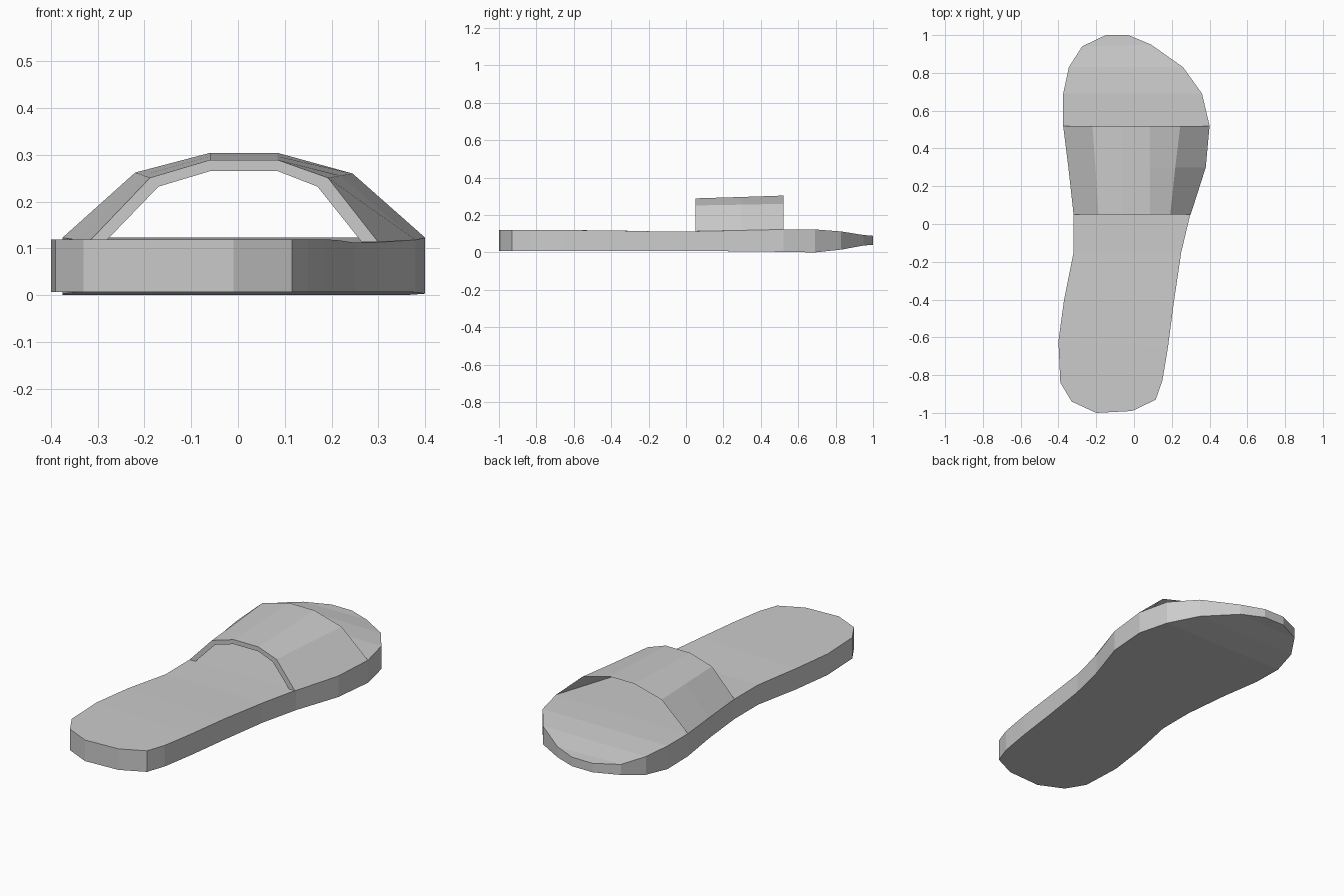
import bpy, bmesh


def loft(name, rings, cap_ends=True, wrap=False):
    """Skin a list of equal-length point loops into a flat-shaded mesh.
    Caps close the first/last ring; wrap joins the last ring to the first
    and treats each ring as an open strip."""
    bm = bmesh.new()
    rows = [[bm.verts.new(p) for p in ring] for ring in rings]
    n = len(rows[0])
    pairs = list(zip(rows, rows[1:]))
    if wrap:
        pairs.append((rows[-1], rows[0]))
    for a, b in pairs:
        for i in range(n - 1 if wrap else n):
            j = (i + 1) % n
            bm.faces.new((a[i], a[j], b[j], b[i]))
    if wrap:
        for i in (0, -1):
            bm.faces.new([r[i] for r in rows])
    elif cap_ends:
        bm.faces.new(rows[0])
        bm.faces.new(rows[-1])
    bmesh.ops.recalc_face_normals(bm, faces=bm.faces)
    mesh = bpy.data.meshes.new(name)
    bm.to_mesh(mesh)
    bm.free()
    obj = bpy.data.objects.new(name, mesh)
    bpy.context.collection.objects.link(obj)
    return obj


# Sole: rows from heel to toe: left x, left y, right x, right y, bottom z, top z
stations = [
    (-0.20, -1.00, -0.01, -0.99, 0.007, 0.119),
    (-0.33, -0.94, 0.115, -0.93, 0.007, 0.119),
    (-0.39, -0.84, 0.15, -0.83, 0.007, 0.119),
    (-0.40, -0.62, 0.18, -0.65, 0.007, 0.119),
    (-0.37, -0.40, 0.21, -0.42, 0.007, 0.118),
    (-0.32, -0.15, 0.25, -0.15, 0.007, 0.112),
    (-0.32, 0.05, 0.30, 0.06, 0.007, 0.113),
    (-0.345, 0.30, 0.38, 0.30, 0.006, 0.118),
    (-0.375, 0.52, 0.40, 0.52, 0.003, 0.123),
    (-0.375, 0.69, 0.36, 0.69, 0.000, 0.123),
    (-0.345, 0.83, 0.26, 0.83, 0.015, 0.112),
    (-0.275, 0.94, 0.09, 0.95, 0.037, 0.093),
    (-0.15, 1.00, -0.03, 1.00, 0.041, 0.089),
]
loft("sole", [[(lx, ly, t), (rx, ry, t), (rx, ry, b), (lx, ly, b)]
              for lx, ly, rx, ry, b, t in stations])

# Strap: faceted arch with a thick rear hem thinning to the front edge
rear_inner = [(-0.285, 0.113), (-0.17, 0.232), (-0.06, 0.265),
              (0.085, 0.265), (0.17, 0.232), (0.265, 0.113)]
rear_outer = [(-0.32, 0.113), (-0.188, 0.251), (-0.06, 0.289),
              (0.085, 0.289), (0.192, 0.251), (0.30, 0.113)]
front_outer = [(-0.375, 0.123), (-0.22, 0.262), (-0.06, 0.304),
               (0.085, 0.304), (0.245, 0.26), (0.40, 0.123)]
middle = [((a + c) / 2, (b + d) / 2)
          for (a, b), (c, d) in zip(rear_outer, front_outer)]
middle[-1] = (0.38, 0.118)
loft("strap", [[(x, y, z) for x, z in profile] for y, profile in
               ((0.05, rear_inner), (0.05, rear_outer),
                (0.30, middle), (0.52, front_outer))], wrap=True)
